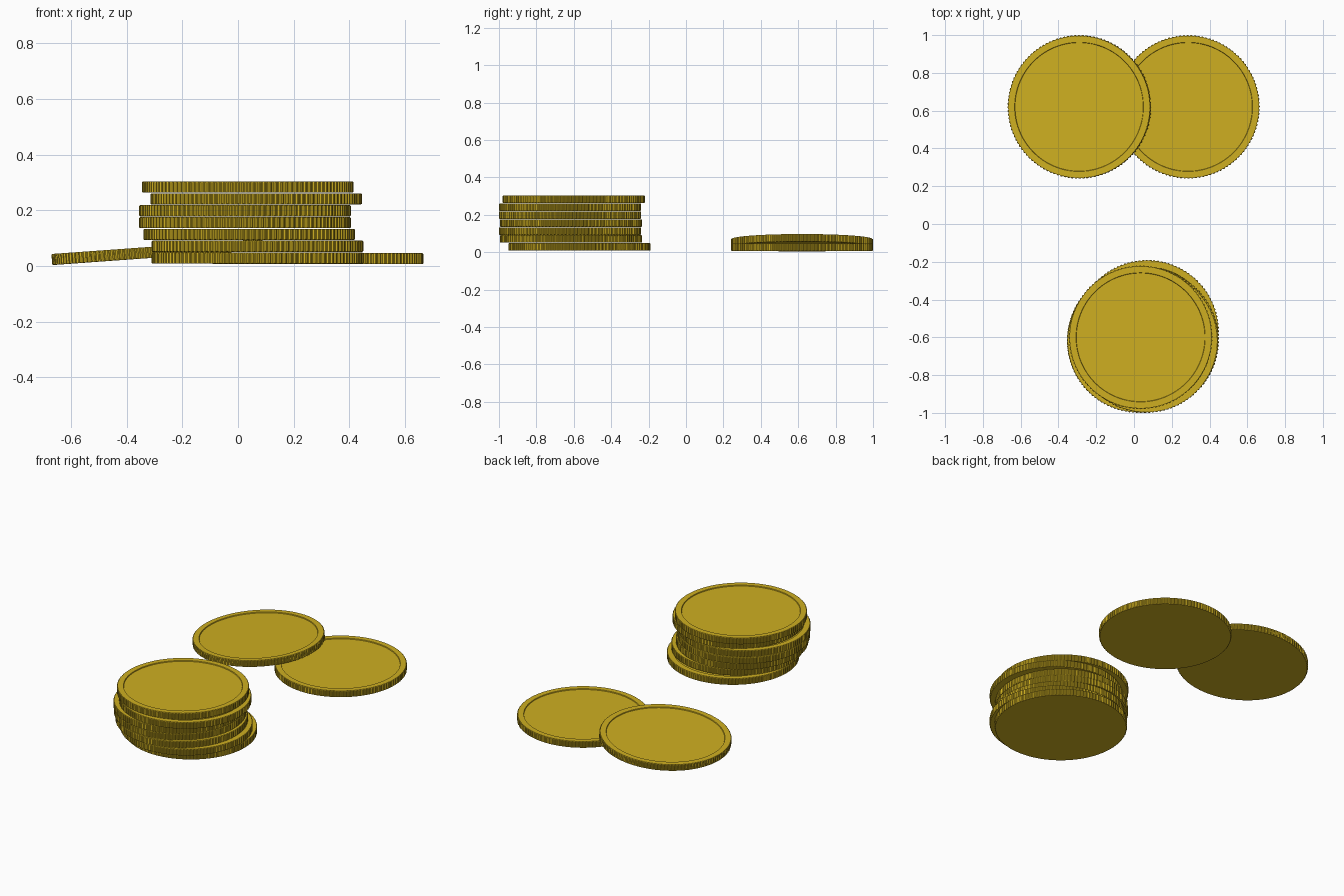
import bpy, bmesh, math
from mathutils import Matrix

if "Cube" in bpy.data.objects:
    bpy.data.objects.remove(bpy.data.objects["Cube"])

RADIUS, THICK, TEETH = 0.38, 0.040, 120

gold = bpy.data.materials.new("gold")
gold.diffuse_color = (0.62, 0.43, 0.015, 1)
gold.use_nodes = True
gold.node_tree.nodes["Principled BSDF"].inputs["Base Color"].default_value = gold.diffuse_color

# Coin profile, bottom to top: radius, height, tooth depth
PROFILE = [
    (0.376, 0.000, 0.000),
    (RADIUS, 0.003, 0.005),
    (RADIUS, THICK - 0.003, 0.005),
    (0.376, THICK, 0.000),
    (0.342, THICK, 0.000),      # inner edge of raised rim
    (0.340, THICK - 0.005, 0.000),  # recessed face
]


def coin_mesh():
    bm = bmesh.new()
    n = TEETH * 4
    rings = []
    for r, z, depth in PROFILE:
        ring = []
        for i in range(n):
            a = 2 * math.pi * i / n
            rr = r - (depth if i % 4 >= 2 else 0)
            ring.append(bm.verts.new((rr * math.cos(a), rr * math.sin(a), z)))
        rings.append(ring)
    for lo, hi in zip(rings, rings[1:]):
        for i in range(n):
            j = (i + 1) % n
            bm.faces.new((lo[i], lo[j], hi[j], hi[i]))
    bm.faces.new(rings[0][::-1])
    bm.faces.new(rings[-1])
    me = bpy.data.meshes.new("coin")
    bm.to_mesh(me)
    bm.free()
    me.materials.append(gold)
    return me


mesh = coin_mesh()


def add_coin(name, x, y, z, spin=0, tilt=0):
    ob = bpy.data.objects.new(name, mesh)
    ob.matrix_world = (Matrix.Translation((x, y, z))
                       @ Matrix.Rotation(math.radians(tilt), 4, 'Y')
                       @ Matrix.Rotation(math.radians(spin), 4, 'Z'))
    bpy.context.collection.objects.link(ob)
    return ob


# Uneven stack, bottom to top
STACK = [(0.07, -0.57), (0.07, -0.615), (0.04, -0.62), (0.025, -0.615),
         (0.025, -0.62), (0.065, -0.62), (0.035, -0.60)]
for k, (x, y) in enumerate(STACK):
    add_coin(f"stack_coin_{k + 1}", x, y, 0.008 + k * 0.0425, spin=k * 37)

# Loose coin lying flat, and one leaning on its edge
add_coin("flat_coin", 0.286, 0.62, 0.006)
tilt = 4.1
add_coin("leaning_coin", -0.288, 0.62,
         0.003 + RADIUS * math.sin(math.radians(tilt)), tilt=-tilt)
